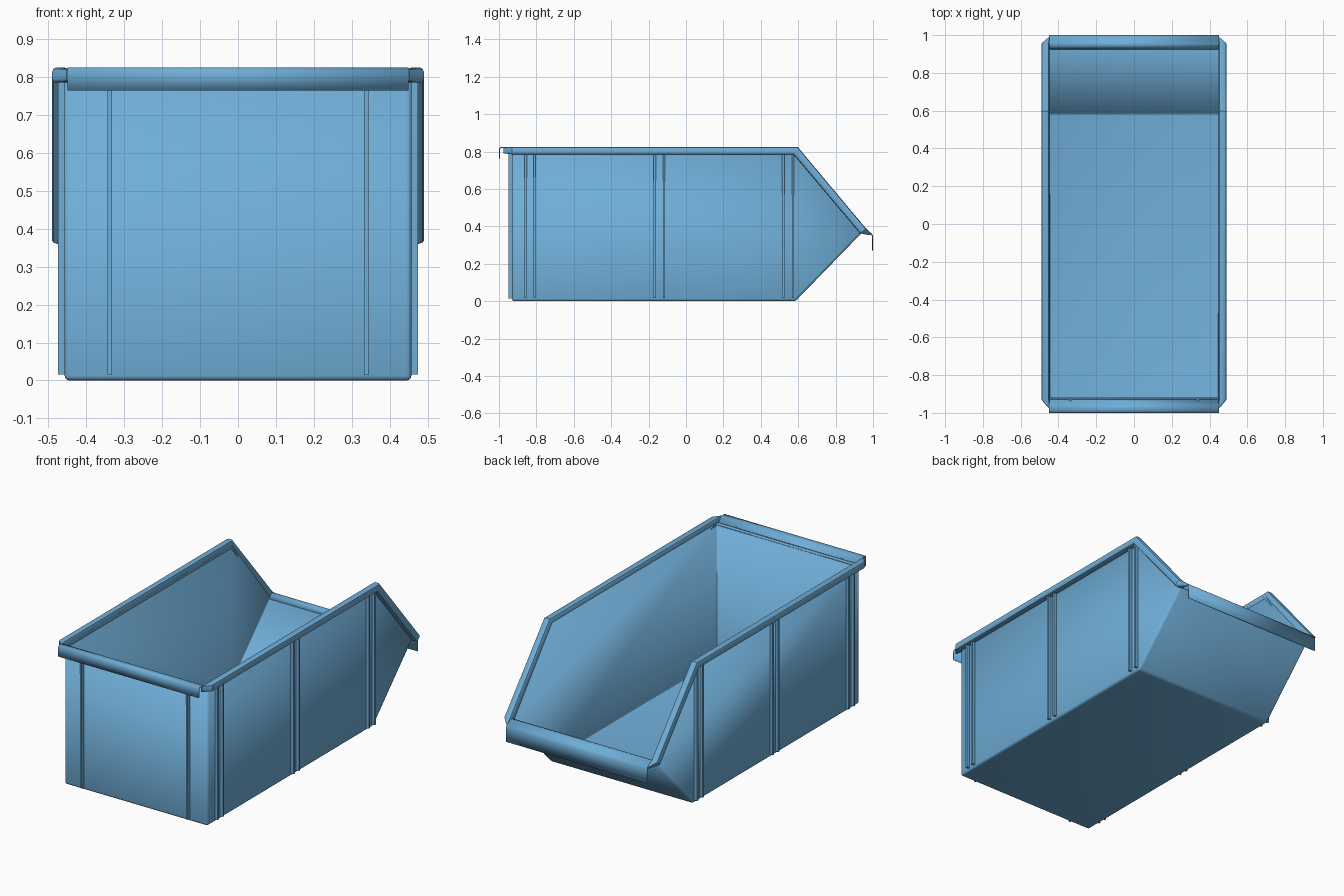
import bpy, bmesh
from mathutils import Vector

if "Cube" in bpy.data.objects:
    bpy.data.objects.remove(bpy.data.objects["Cube"])

blue = bpy.data.materials.new("blue_plastic")
blue.diffuse_color = (0.16, 0.42, 0.68, 1)
blue.use_nodes = True
blue.node_tree.nodes["Principled BSDF"].inputs["Base Color"].default_value = blue.diffuse_color


def finish(name, bm, thickness=0, offset=-1):
    bmesh.ops.recalc_face_normals(bm, faces=bm.faces)
    me = bpy.data.meshes.new(name)
    bm.to_mesh(me)
    bm.free()
    ob = bpy.data.objects.new(name, me)
    bpy.context.collection.objects.link(ob)
    me.materials.append(blue)
    if thickness:
        s = ob.modifiers.new("thickness", 'SOLIDIFY')
        s.thickness, s.offset, s.use_even_offset = thickness, offset, True
    bpy.ops.object.select_all(action='DESELECT')
    ob.select_set(True)
    bpy.context.view_layer.objects.active = ob
    bpy.ops.object.shade_smooth_by_angle(angle=0.6)
    return ob


def loft(bm, rings, closed=True):
    """Skin a list of point rings; closed rings get end caps."""
    vs = [[bm.verts.new(p) for p in r] for r in rings]
    n = len(vs[0])
    for a, b in zip(vs, vs[1:]):
        for i in range(n if closed else n - 1):
            j = (i + 1) % n
            bm.faces.new((a[i], a[j], b[j], b[i]))
    if closed:
        bm.faces.new(vs[0])
        bm.faces.new(vs[-1])


# bin body: side outline extruded across x, opened at the top and upper slope
outline = [(-0.93, 0), (0.585, 0), (0.937, 0.362), (0.582, 0.80), (-0.93, 0.80)]
bm = bmesh.new()
loft(bm, [[(x, y, z) for y, z in outline] for x in (-0.457, 0.457)])
bmesh.ops.recalc_face_normals(bm, faces=bm.faces)
bmesh.ops.delete(bm, geom=[f for f in bm.faces if f.normal.z > 0.1], context='FACES')
bmesh.ops.bevel(bm, geom=[e for e in bm.edges if not e.is_boundary],
                offset=0.013, segments=3, profile=0.5, affect='EDGES')
finish("bin_body", bm, 0.01)

# side rims: rounded section swept along the top and down the slope
section = [(0, 0), (0, 0.75), (0.12, 0.95), (0.25, 1), (0.75, 1), (0.92, 0.92),
           (1, 0.7), (1, 0.25), (0.92, 0.06), (0.8, 0)]
# stations: inner point, outer point (y, z), outer x
stations = [((-0.975, 0.79), (-0.975, 0.822), 0.452),
            ((-0.93, 0.785), (-0.93, 0.825), 0.49),
            ((0.575, 0.785), (0.597, 0.825), 0.49),
            ((0.932, 0.362), (0.962, 0.389), 0.49),
            ((0.985, 0.352), (0.99, 0.364), 0.452)]
for side, label in ((1, "right"), (-1, "left")):
    bm = bmesh.new()
    rings = []
    for a, b, xo in stations:
        ring = []
        for u, v in section:
            p = Vector(a).lerp(Vector(b), v)
            ring.append((side * (0.447 + u * (xo - 0.447)), p.x, p.y))
        rings.append(ring)
    loft(bm, rings)
    finish(label + "_rim", bm)

# folded lips at the two ends (y, z profiles)
lips = {"back_lip": [(-0.92, 0.788), (-0.945, 0.80), (-0.955, 0.815), (-0.965, 0.822),
                     (-0.99, 0.822), (-0.997, 0.815), (-0.997, 0.764)],
        "front_lip": [(0.925, 0.36), (0.94, 0.38), (0.955, 0.384), (0.968, 0.374),
                      (0.99, 0.361), (0.997, 0.35), (0.997, 0.272)]}
for name, prof in lips.items():
    bm = bmesh.new()
    loft(bm, [[(x, y, z) for y, z in prof] for x in (-0.449, 0.449)], closed=False)
    finish(name, bm, 0.006, 0)


def box(bm, lo, hi):
    loft(bm, [[(lo[0], lo[1], z), (hi[0], lo[1], z), (hi[0], hi[1], z), (lo[0], hi[1], z)]
              for z in (lo[2], hi[2])])


# paired ribs on the sides
bm = bmesh.new()
for s in (1, -1):
    for y in (-0.857, -0.81, -0.167, -0.118, 0.52, 0.572):
        box(bm, (min(s * 0.45, s * 0.475), y - 0.006, 0.016),
            (max(s * 0.45, s * 0.475), y + 0.006, 0.79))
finish("side_ribs", bm)

# single ribs on the back wall
bm = bmesh.new()
for x in (-0.338, 0.338):
    box(bm, (x - 0.006, -0.95, 0.015), (x + 0.006, -0.925, 0.80))
finish("back_ribs", bm)
